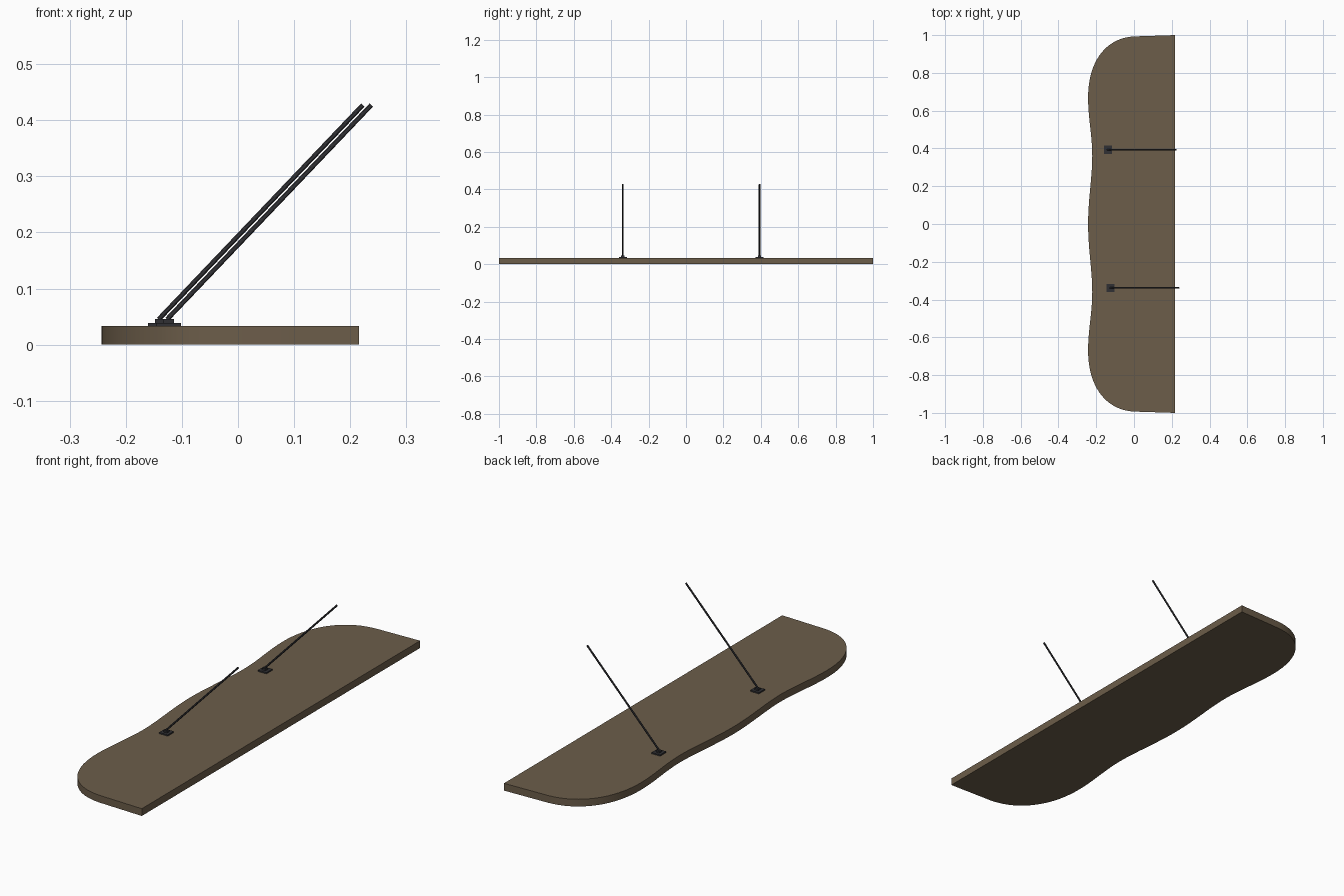
import bpy, bmesh, math
from mathutils import Vector, Matrix
from mathutils.geometry import interpolate_bezier

if "Cube" in bpy.data.objects:
    bpy.data.objects.remove(bpy.data.objects["Cube"])


def material(name, color):
    m = bpy.data.materials.new(name)
    m.diffuse_color = (*color, 1)
    m.use_nodes = True
    m.node_tree.nodes["Principled BSDF"].inputs["Base Color"].default_value = m.diffuse_color
    return m


def finish(bm, name, mat, smooth=False):
    bmesh.ops.recalc_face_normals(bm, faces=bm.faces)
    me = bpy.data.meshes.new(name)
    bm.to_mesh(me)
    bm.free()
    ob = bpy.data.objects.new(name, me)
    bpy.context.collection.objects.link(ob)
    me.materials.append(mat)
    if smooth:
        bpy.ops.object.select_all(action='DESELECT')
        ob.select_set(True)
        bpy.context.view_layer.objects.active = ob
        bpy.ops.object.shade_smooth_by_angle(angle=math.radians(30))
    return ob


wood = material("wood", (0.15, 0.11, 0.068))
metal = material("dark_metal", (0.03, 0.03, 0.034))
TOP = 0.033

# shelf board: straight back edge, wavy front edge mirrored about y = 0
segments = [
    ((0.0, 0.993), (-0.15, 0.985), (-0.243, 0.86), (-0.243, 0.67)),
    ((-0.243, 0.67), (-0.243, 0.56), (-0.221, 0.47), (-0.221, 0.36)),
    ((-0.221, 0.36), (-0.221, 0.25), (-0.243, 0.13), (-0.243, 0.0)),
]
half = [Vector((0.216, 1.0))]
for a, h1, h2, b in segments:
    pts = interpolate_bezier(*(Vector((*p, 0)) for p in (a, h1, h2, b)), 20)
    half += [p.xy for p in pts[:-1]]
outline = half + [Vector((-0.243, 0))] + [Vector((p.x, -p.y)) for p in reversed(half)]
bm = bmesh.new()
face = bm.faces.new([bm.verts.new((p.x, p.y, 0)) for p in outline])
up = bmesh.ops.extrude_face_region(bm, geom=[face])
bmesh.ops.translate(bm, vec=(0, 0, TOP),
                    verts=[v for v in up["geom"] if isinstance(v, bmesh.types.BMVert)])
finish(bm, "shelf_board", wood, True)


def box(name, center, size):
    bm = bmesh.new()
    bmesh.ops.create_cube(bm, size=1, matrix=Matrix.Translation(center) @ Matrix.Diagonal((*size, 1)))
    finish(bm, name, metal)


def rod(name, a, b, radius):
    a, b = Vector(a), Vector(b)
    d = b - a
    bm = bmesh.new()
    bmesh.ops.create_cone(bm, cap_ends=True, segments=12, radius1=radius, radius2=radius, depth=d.length,
                          matrix=Matrix.Translation((a + b) / 2) @ d.to_track_quat('Z', 'Y').to_matrix().to_4x4())
    finish(bm, name, metal, True)


# two slanted support rods, each on a stepped mounting plate
for side, x, y in (("left", -0.1385, 0.393), ("right", -0.1235, -0.338)):
    box(f"{side}_mount_plate", (x, y, TOP + 0.003), (0.043, 0.043, 0.006))
    box(f"{side}_mount_block", (x, y, TOP + 0.009), (0.018, 0.018, 0.008))
    rod(f"{side}_support_rod", (x - 0.003, y, 0.045), (x + 0.361, y, 0.427), 0.0042)
